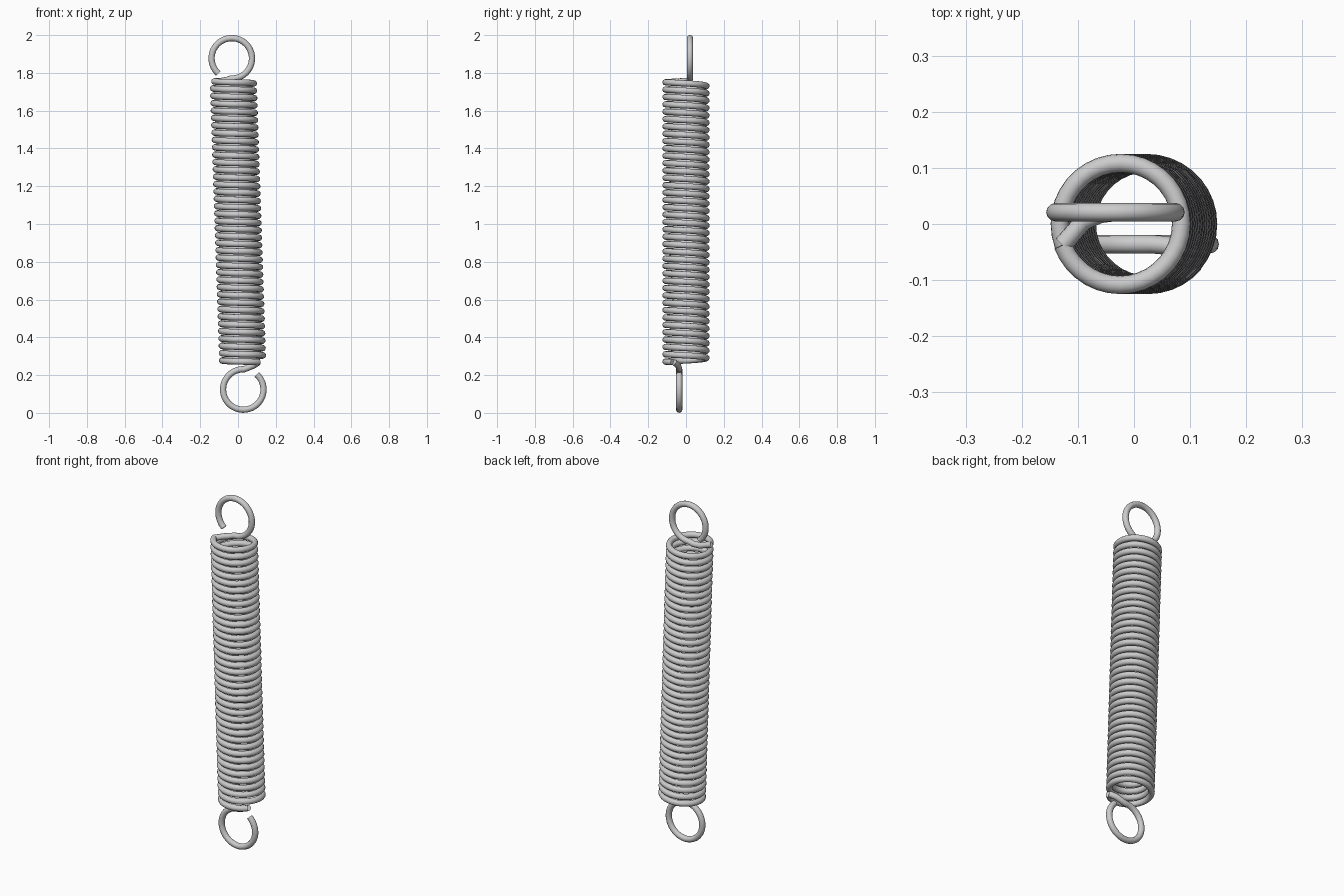
import bpy
from math import cos, sin, radians, pi

if "Cube" in bpy.data.objects:
    bpy.data.objects.remove(bpy.data.objects["Cube"])

WIRE = 0.0165      # wire radius
COIL = 0.1085      # mean coil radius
TURNS = 38 + 1 / 3
LEAN = 0.0335      # sideways lean of the axis


def wire(name, points):
    """Round wire swept along a list of points, with closed ends."""
    curve = bpy.data.curves.new(name, 'CURVE')
    curve.dimensions = '3D'
    curve.bevel_depth = WIRE
    curve.bevel_resolution = 4
    curve.use_fill_caps = True
    spline = curve.splines.new('POLY')
    spline.points.add(len(points) - 1)
    for p, co in zip(spline.points, points):
        p.co = (*co, 1)
    obj = bpy.data.objects.new(name, curve)
    bpy.context.collection.objects.link(obj)
    bpy.ops.object.select_all(action='DESELECT')
    obj.select_set(True)
    bpy.context.view_layer.objects.active = obj
    bpy.ops.object.convert(target='MESH')
    bpy.ops.object.shade_smooth_by_angle(angle=radians(50))


# Leaning left-handed coil, from front right at the bottom to the left at the top
steps = int(TURNS * 36)
coil = []
for i in range(steps + 1):
    t = i / steps
    a = radians(-40) - 2 * pi * TURNS * t
    z = 0.266 + 1.492 * t
    dx = COIL * cos(a)
    coil.append((LEAN * (1.01 - z) + dx, COIL * sin(a), z + LEAN * dx))
wire("coil", coil)


def end_loop(name, centre, sign, y, z, joint):
    """Open ring with a free end, its other end running into the coil."""
    pts = []
    for i in range(49):
        a = radians(48 - 320 * i / 48)
        pts.append((centre + sign * 0.107 * cos(a), y, z + sign * 0.107 * sin(a)))
    pts += joint
    wire(name, pts)


end_loop("bottom_loop", 0.028, 1, -0.036, 0.124, [
    (0.055, -0.038, 0.240), (0.085, -0.042, 0.252), (0.108, -0.064, 0.268)])
end_loop("top_loop", -0.033, -1, 0.021, 1.877, [
    (-0.06, 0.018, 1.762), (-0.09, 0.005, 1.757), (-0.127, -0.037, 1.755)])
